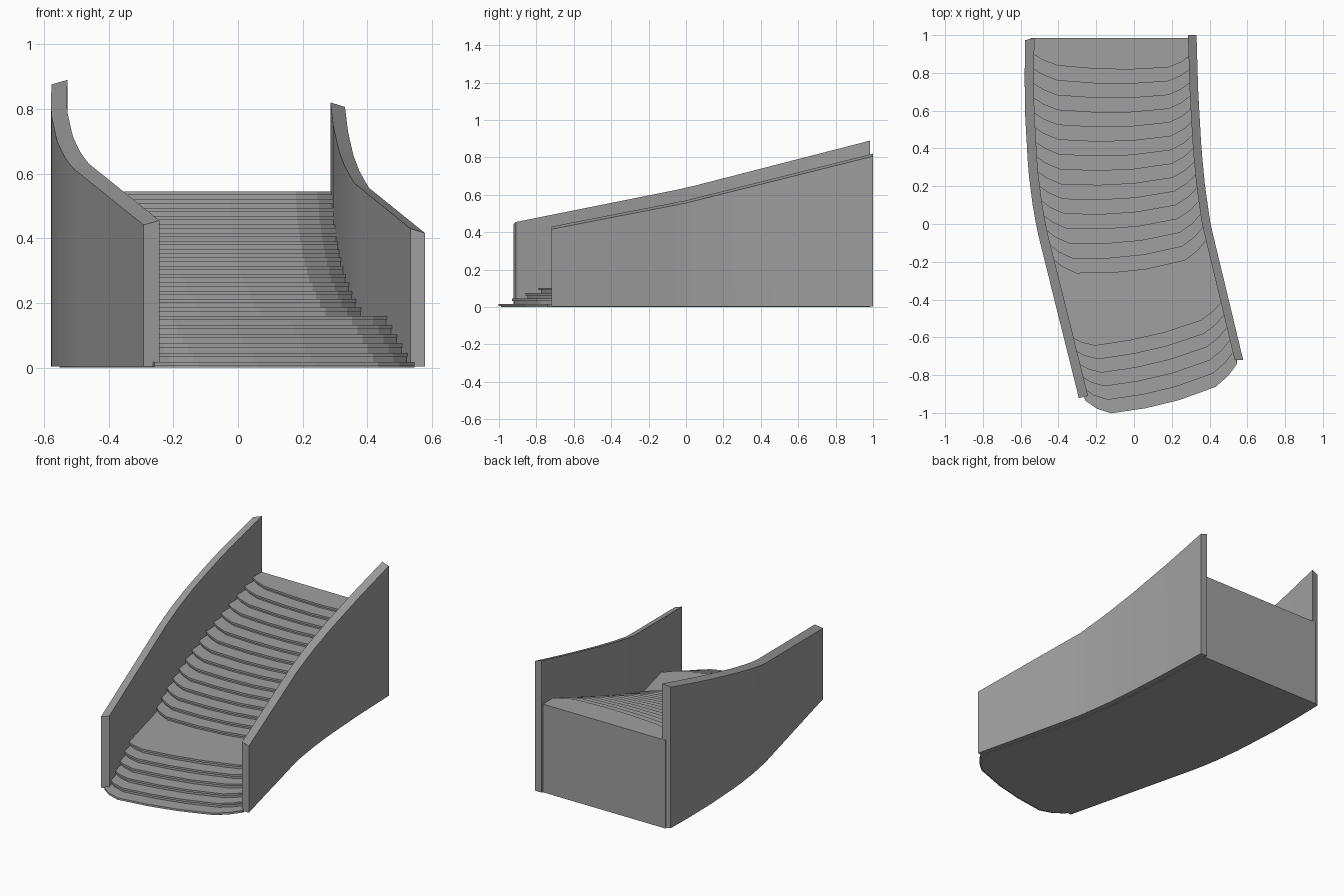
import bpy
import math

cube = bpy.data.objects.get("Cube")
if cube:
    bpy.data.objects.remove(cube)

stone = bpy.data.materials.new("grey stone")
stone.use_nodes = True
GREY = (0.35, 0.35, 0.35, 1)
stone.diffuse_color = GREY
stone.node_tree.nodes["Principled BSDF"].inputs["Base Color"].default_value = GREY


def make_object(name, verts, faces, smooth=False):
    mesh = bpy.data.meshes.new(name)
    mesh.from_pydata(verts, [], faces)
    mesh.materials.append(stone)
    obj = bpy.data.objects.new(name, mesh)
    bpy.context.collection.objects.link(obj)
    bpy.ops.object.select_all(action='DESELECT')
    obj.select_set(True)
    bpy.context.view_layer.objects.active = obj
    bpy.ops.object.mode_set(mode='EDIT')
    bpy.ops.mesh.select_all(action='SELECT')
    bpy.ops.mesh.normals_make_consistent(inside=False)
    bpy.ops.object.mode_set(mode='OBJECT')
    if smooth:
        bpy.ops.object.shade_smooth_by_angle(angle=math.radians(25))
    return obj


def lerp(a, b, t):
    return a + (b - a) * t


def along(points, y):
    """Value at y on a line of (y, value) points, extended past both ends."""
    k = 0
    while k < len(points) - 2 and y > points[k + 1][0]:
        k += 1
    (y0, a), (y1, b) = points[k], points[k + 1]
    return lerp(a, b, (y - y0) / (y1 - y0))


# Inner faces of the two walls in plan, and the heights of their tops
LEFT_SIDE = [(-0.91, -0.243), (-0.03, -0.462), (0.1, -0.486), (0.3, -0.511),
             (0.6, -0.528), (0.8, -0.53), (0.985, -0.527)]
RIGHT_SIDE = [(-0.72, 0.533), (0, 0.36), (0.2, 0.331), (0.4, 0.312),
              (0.7, 0.295), (1, 0.286)]
LEFT_TOP = [(-0.91, 0.455), (0, 0.637), (0.985, 0.89)]
RIGHT_TOP = [(-0.72, 0.43), (0, 0.57), (1, 0.82)]


def wall(name, side, top, thickness, skew):
    """Sweep a slanted-top section along the inner face of a wall."""
    verts, faces = [], []
    first, last = side[0][0], side[-1][0]
    n = 24
    for k in range(n + 1):
        y = lerp(first, last, k / n)
        x, z = along(side, y), along(top, y)
        outer_y = y + skew
        verts += [(x, y, 0.004), (x, y, z),
                  (x + thickness, outer_y, z - 0.014), (x + thickness, outer_y, 0.004)]
    for k in range(n):
        for j in range(4):
            a, b = 4 * k + j, 4 * k + (j + 1) % 4
            faces.append((a, b, b + 4, a + 4))
    faces += [(0, 1, 2, 3), tuple(4 * n + j for j in range(4))]
    return make_object(name, verts, faces, smooth=True)


wall("right_wall", LEFT_SIDE, LEFT_TOP, -0.049, -0.012)
wall("left_wall", RIGHT_SIDE, RIGHT_TOP, 0.045, 0.0)

# Bowed front edge of a step: share of the width, share of the bow
BOW = [(0, 0), (0.08, 0.5), (0.17, 0.85), (0.4, 1), (0.62, 1), (0.86, 0.8),
       (0.94, 0.45), (1, 0)]
LOWER, UPPER = 6, 15
COUNT = LOWER + UPPER
BACK = 0.985


def step_edge(i, recess=0.0):
    """Plan points of the front edge of step i; the last one is the straight back."""
    if i == COUNT:
        ly = ry = BACK
        bow = recess = 0
    elif i < LOWER:
        t = i / (LOWER - 1)
        ly, ry, bow = lerp(-0.935, -0.595, t), lerp(-0.74, -0.41, t), lerp(0.118, 0.095, t)
    else:
        t = (i - LOWER) / (UPPER - 1)
        ly, ry, bow = lerp(-0.17, 0.91, t), lerp(-0.08, 0.89, t), lerp(0.125, 0.08, t)
    lx, rx = along(LEFT_SIDE, ly) - 0.022, along(RIGHT_SIDE, ry) + 0.008
    return [(lerp(lx, rx, u), lerp(ly, ry, u) - bow * d + recess) for u, d in BOW]


def step_height(i):
    if i < LOWER:
        return lerp(0.017, 0.16, i / (LOWER - 1))
    return lerp(0.16, 0.545, (i - LOWER + 1) / UPPER)


def slab(name, front, back, z0, z1):
    """Solid between two edges in plan and two heights."""
    outline = front + back[::-1]
    m, n = len(outline), len(front)
    verts = [(x, y, z) for z in (z0, z1) for x, y in outline]
    faces = [(k, (k + 1) % m, m + (k + 1) % m, m + k) for k in range(m)]
    for base in (0, m):
        faces += [(base + k, base + k + 1, base + m - 2 - k, base + m - 1 - k)
                  for k in range(n - 1)]
    return make_object(name, verts, faces)


# Treads overhang the solid blocks under them
for i in range(COUNT):
    top = step_height(i)
    back = step_edge(i + 1, 0.012)
    slab(f"tread_{i + 1}", step_edge(i), back, top - 0.012, top)
    slab(f"step_block_{i + 1}", step_edge(i, 0.012), back, 0, top - 0.012)
